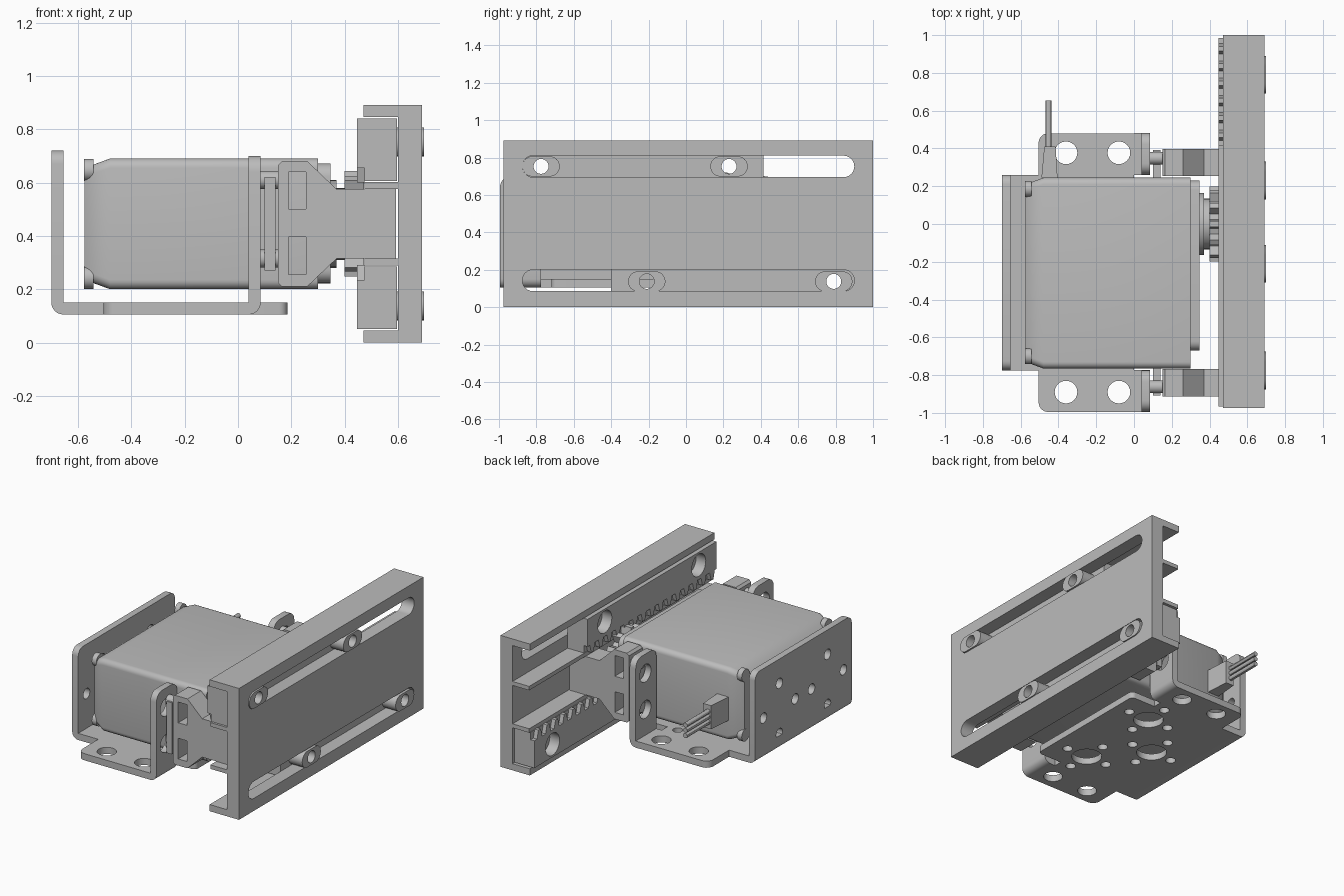
import bpy, bmesh
from math import sin, cos, pi
from mathutils import Vector

cube = bpy.data.objects.get("Cube")
if cube:
    bpy.data.objects.remove(cube, do_unlink=True)

grey = bpy.data.materials.new("plain grey")
grey.use_nodes = True
grey.diffuse_color = (0.5, 0.5, 0.5, 1)
grey.node_tree.nodes["Principled BSDF"].inputs["Base Color"].default_value = grey.diffuse_color

MID_Y, MID_Z = -0.257, 0.445      # symmetry planes of servo and rail
parts = []
AXES = {"x": lambda u, v, w: (w, u, v),
        "y": lambda u, v, w: (u, w, v),
        "z": lambda u, v, w: (u, v, w)}


def finish(name, bm):
    bmesh.ops.remove_doubles(bm, verts=bm.verts, dist=1e-5)
    bmesh.ops.recalc_face_normals(bm, faces=bm.faces)
    mesh = bpy.data.meshes.new(name)
    bm.to_mesh(mesh)
    bm.free()
    mesh.materials.append(grey)
    ob = bpy.data.objects.new(name, mesh)
    bpy.context.collection.objects.link(ob)
    parts.append(ob)
    return ob


def circle(u, v, r, n=24):
    return [(u + r * cos(2 * pi * i / n), v + r * sin(2 * pi * i / n)) for i in range(n)]


def slot(u0, u1, v, r, n=12):
    right = [(u1 - r + r * sin(pi * i / n), v - r * cos(pi * i / n)) for i in range(n + 1)]
    left = [(u0 + r - r * sin(pi * i / n), v + r * cos(pi * i / n)) for i in range(n + 1)]
    return right + left


def rounded(points, n=6):
    """Outline whose right-angle corners (u, v, r) are rounded by r."""
    out = []
    for i, c in enumerate(points):
        p = Vector(c[:2])
        if len(c) == 2:
            out.append(p)
            continue
        a = (Vector(points[i - 1][:2]) - p).normalized()
        b = (Vector(points[(i + 1) % len(points)][:2]) - p).normalized()
        for k in range(n + 1):
            t = pi / 2 * k / n
            out.append(p + (a + b - b * cos(t) - a * sin(t)) * c[2])
    return out


def rect(u0, u1, v0, v1, r=0.0):
    pts = [(u0, v0), (u1, v0), (u1, v1), (u0, v1)]
    return rounded([p + (r,) for p in pts]) if r else pts


def plate(name, axis, outline, lo, hi, holes=()):
    """Extrude a flat outline with holes along an axis."""
    curve = bpy.data.curves.new(name, "CURVE")
    curve.dimensions, curve.fill_mode = "2D", "BOTH"
    curve.extrude = (hi - lo) / 2
    for loop in [outline, *holes]:
        s = curve.splines.new("POLY")
        s.points.add(len(loop) - 1)
        for pt, uv in zip(s.points, loop):
            pt.co = (uv[0], uv[1], 0, 1)
        s.use_cyclic_u = True
    temp = bpy.data.objects.new(name, curve)
    bpy.context.collection.objects.link(temp)
    graph = bpy.context.evaluated_depsgraph_get()
    mesh = bpy.data.meshes.new_from_object(temp.evaluated_get(graph))
    bm = bmesh.new()
    bm.from_mesh(mesh)
    for v in bm.verts:
        v.co = AXES[axis](v.co.x, v.co.y, v.co.z + (lo + hi) / 2)
    bpy.data.objects.remove(temp, do_unlink=True)
    bpy.data.curves.remove(curve)
    bpy.data.meshes.remove(mesh)
    return finish(name, bm)


def loft(name, rings):
    """Skin between rings given as (x, outline in y and z)."""
    bm = bmesh.new()
    loops = [[bm.verts.new((x, *p)) for p in outline] for x, outline in rings]
    for a, b in zip(loops, loops[1:]):
        for i in range(len(a)):
            bm.faces.new((a[i - 1], a[i], b[i], b[i - 1]))
    bm.faces.new(loops[0])
    bm.faces.new(loops[-1])
    return finish(name, bm)


# Rail cover: slotted plate, outer flanges and guide ribs
slots = [slot(-0.875, 0.9, z, 0.0575) for z in (0.1425, 0.7525)]
plate("rail_cover", "x", rect(-0.975, 1, 0, 0.89), 0.6, 0.69, slots)
for name, z0, z1, x0 in (("lower_flange", 0, 0.045, 0.47), ("upper_flange", 0.845, 0.89, 0.47),
                         ("lower_rib", 0.288, 0.315, 0.475), ("upper_rib", 0.575, 0.602, 0.475)):
    plate(name, "y", rect(x0, 0.6, z0, z1), -0.975, 1)

# Racks with teeth facing the pinion, and slotted sliding bosses
PITCH = 0.0916


def rack(name, y0, y1, side, centres):
    def z(d):
        return MID_Z + side * d
    teeth, y = [], y0
    while y + PITCH < y1:
        for f, d in ((0.0, 0.21), (0.2, 0.21), (0.36, 0.155), (0.64, 0.155), (0.8, 0.21)):
            teeth.append((y + f * PITCH, z(d)))
        y += PITCH
    ends = [(y1, z(0.21)), (y1, z(0.395)), (y0, z(0.395))]
    body = rect(y0, y1, z(0.16), z(0.395))
    hole_z = z(0.3075)
    wide = [circle(c, hole_z, 0.075) for c in centres]
    narrow = [circle(c, hole_z, 0.04) for c in centres]
    plate(name + "_teeth", "x", teeth + ends, 0.447, 0.475, wide)
    plate(name + "_body", "x", body, 0.475, 0.52, wide)
    plate(name + "_back", "x", body, 0.52, 0.597, narrow)
    for c, hole in zip(centres, narrow):
        plate(name + "_boss", "x", slot(c - 0.1, c + 0.1, hole_z, 0.054), 0.597, 0.698, [hole])


rack("upper_rack", -0.965, 0.415, 1, (-0.775, 0.23))
rack("lower_rack", -0.4, 0.985, -1, (-0.21, 0.79))

# Pinion and servo output shaft
gear = []
for i in range(12):
    for f, r in ((-0.32, 0.15), (-0.15, 0.198), (0.15, 0.198), (0.32, 0.15)):
        t = 2 * pi * (i + f) / 12
        gear.append((r * cos(t), MID_Z + r * sin(t)))
plate("pinion", "x", gear, 0.4, 0.472, [circle(0, MID_Z, 0.04)])
plate("pinion_hub", "x", circle(0, MID_Z, 0.135, 32), 0.37, 0.4)
plate("shaft_collar", "x", circle(0, MID_Z, 0.165, 32), 0.34, 0.37)


# Servo case with tapered rear cap and front gear cover
def case(d, r=0.035):
    return rect(-0.765 + d, 0.245 - d, 0.2 + d, 0.69 - d, r)


loft("servo_case", [(-0.575, case(0.05)), (-0.54, case(0.022)), (-0.48, case(0)), (0.3, case(0))])
plate("gear_cover", "x", rect(-0.67, 0.23, 0.222, 0.672, 0.05), 0.3, 0.347)
for y in (-0.7, 0.186):
    for z in (0.243, 0.647):
        plate("case_screw", "x", circle(y, z, 0.042), -0.577, -0.542)

# Cable with strain relief
loft_block = [(-0.49, 0.245), (-0.405, 0.245), (-0.415, 0.41), (-0.475, 0.41)]
plate("strain_relief", "z", loft_block, 0.34, 0.5)
for i in (-1, 0, 1):
    plate("cable_wire", "y", circle(-0.453, 0.42 + i * 0.036, 0.016, 12), 0.4, 0.655)

# Bracket base with large and small holes
base = rounded([(-0.6, -0.775), (-0.505, -0.775), (-0.505, -0.995, 0.05), (0, -0.995), (0, -0.72),
                (0.185, -0.72, 0.03), (0.185, 0.2, 0.03), (0, 0.2), (0, 0.48),
                (-0.505, 0.48, 0.05), (-0.505, 0.26), (-0.6, 0.26)])


def plus(u, v, d, r):
    return [circle(u + a * d, v + b * d, r, 16) for a, b in ((1, 0), (0, 1), (-1, 0), (0, -1))]


base_holes = [circle(x, y, 0.06) for x in (-0.36, -0.08) for y in (-0.89, 0.377)]
for x, y in ((-0.08, 0.045), (-0.08, -0.56), (-0.36, MID_Y)):
    base_holes += [circle(x, y, 0.095)] + plus(x, y, 0.157, 0.032)
plate("bracket_base", "z", base, 0.105, 0.15, base_holes)


# Bent strip joining the base to an upright sheet
def bend(name, outer, inner, tail, y0, y1):
    plate(name, "y", rounded([(tail, 0.105), (outer, 0.105, 0.045), (outer, 0.2), (inner, 0.2),
                              (inner, 0.15), (tail, 0.15)]), y0, y1)


bend("rear_bend", -0.7, -0.655, -0.6, -0.775, 0.26)
wall = rounded([(-0.775, 0.2), (0.26, 0.2), (0.26, 0.72, 0.05), (-0.775, 0.72, 0.05)])
plate("bracket_rear_wall", "x", wall, -0.7, -0.655,
      plus(0, 0.385, 0.17, 0.035) + plus(-0.515, 0.385, 0.17, 0.035))

# Both sides: upright, mounting ear, grommets and sliding guide
for label, s in (("front", -1), ("back", 1)):
    def span(a, b):
        return sorted((MID_Y + s * a, MID_Y + s * b))
    y0, y1 = span(0.517, 0.738)
    bend(label + "_bend", 0.085, 0.04, 0, y0, y1)
    upright = rounded([(y0, 0.2), (y1, 0.2), (y1, 0.7, 0.06), (y0, 0.7, 0.06)])
    plate(label + "_upright", "x", upright, 0.04, 0.085,
          [circle(MID_Y + s * 0.635, z, 0.06) for z in (0.325, 0.57)])
    e0, e1 = span(0.495, 0.65)
    plate(label + "_ear", "x", rect(e0, e1, 0.27, 0.62), 0.1, 0.14)
    for z in (0.315, 0.61):
        plate(label + "_grommet", "x", circle(MID_Y + s * 0.605, z, 0.034), 0.085, 0.15)
    half = [(0.165, 0.235), (0.26, 0.235), (0.37, 0.13), (0.593, 0.13)]
    outline = [(0.15, MID_Z - 0.22)] + [(x, MID_Z - d) for x, d in half]
    outline += [(x, MID_Z + d) for x, d in reversed(half)] + [(0.15, MID_Z + 0.22)]
    windows = [rect(0.19, 0.255, z - 0.07, z + 0.07) for z in (0.325, 0.57)]
    plate(label + "_guide", "y", outline, *span(0.51, 0.655), windows)

# Smooth the round surfaces, keep the edges sharp
bpy.ops.object.select_all(action="DESELECT")
for ob in parts:
    ob.select_set(True)
bpy.context.view_layer.objects.active = parts[0]
bpy.ops.object.shade_smooth_by_angle(angle=pi / 6)
